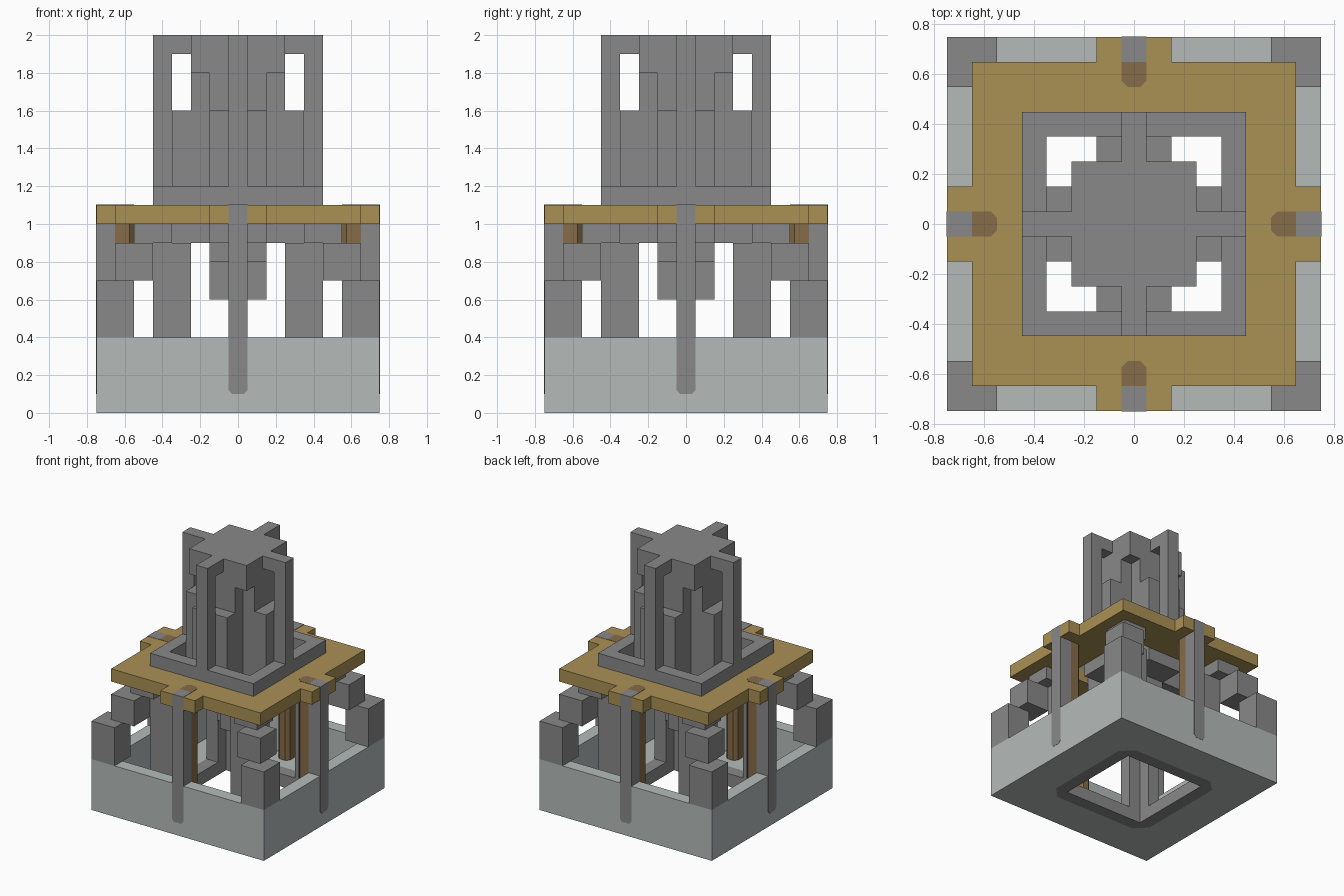
import bpy, bmesh

cube = bpy.data.objects.get("Cube")
if cube:
    bpy.data.objects.remove(cube, do_unlink=True)


def material(name, rgb):
    m = bpy.data.materials.new(name)
    m.use_nodes = True
    m.diffuse_color = (*rgb, 1)
    m.node_tree.nodes["Principled BSDF"].inputs["Base Color"].default_value = (*rgb, 1)
    return m


STONE = material("mid_grey", (0.25, 0.25, 0.25))
PALE = material("pale_grey_green", (0.46, 0.50, 0.49))
GOLD = material("dull_gold", (0.40, 0.28, 0.09))
BROWN = material("brown", (0.24, 0.15, 0.065))


# Outline helpers
def rect(x0, x1, y0, y1):
    return [(x0, y0), (x1, y0), (x1, y1), (x0, y1)]


def square(h):
    return rect(-h, h, -h, h)


def turn(points, k):
    for _ in range(k):
        points = [(-y, x) for x, y in points]
    return points


def four_way(corner):
    return [p for k in range(4) for p in turn(corner, k)]


def plus(half, reach):
    return four_way([(reach, -half), (reach, half), (half, half)])


def prism(name, loops, z0, z1, mat):
    """Extrude an outline, with optional hole outlines, from z0 to z1."""
    bm = bmesh.new()
    edges = []
    for loop in loops:
        vs = [bm.verts.new((x, y, z0)) for x, y in loop]
        edges += [bm.edges.new((vs[i - 1], vs[i])) for i in range(len(vs))]
    bmesh.ops.triangle_fill(bm, use_beauty=True, use_dissolve=False, edges=edges)
    top = bmesh.ops.extrude_face_region(bm, geom=bm.faces[:])["geom"]
    for v in top:
        if isinstance(v, bmesh.types.BMVert):
            v.co.z = z1
    bmesh.ops.recalc_face_normals(bm, faces=bm.faces[:])
    me = bpy.data.meshes.new(name)
    bm.to_mesh(me)
    bm.free()
    me.materials.append(mat)
    ob = bpy.data.objects.new(name, me)
    bpy.context.collection.objects.link(ob)
    return ob


# Open tray base with a grey-lined floor opening
opening = four_way([(0.45, -0.36), (0.45, 0.36)])
prism("base_floor", [square(0.75), opening], 0, 0.1, PALE)
prism("base_wall", [square(0.75), square(0.65)], 0.1, 0.4, PALE)
prism("floor_lining", [opening, square(0.35)], 0, 0.1, STONE)

# Platform and tower footing
deck = four_way([(0.75, -0.15), (0.75, 0.15), (0.65, 0.15), (0.65, 0.65), (0.15, 0.65)])
prism("platform", [deck, square(0.35)], 1.0, 1.1, GOLD)
prism("tower_footing", [square(0.45), square(0.35)], 1.1, 1.2, STONE)

# Tower core, stepped at both ends
for name, outline, z0, z1 in (
        ("core_tip", plus(0.05, 0.15), 0.6, 0.8),
        ("core_neck", square(0.15), 0.8, 0.9),
        ("core_body", plus(0.15, 0.35), 0.9, 1.6),
        ("core_upper", plus(0.15, 0.25), 1.6, 1.8),
        ("core_cap", square(0.25), 1.8, 2.0)):
    prism(name, [outline], z0, z1, STONE)

for k in range(4):
    # Corner wall, corner post and stepped bracket blocks
    angle = [(0.25, 0.35), (0.35, 0.35), (0.35, 0.25), (0.45, 0.25), (0.45, 0.45), (0.25, 0.45)]
    prism(f"corner_wall_{k}", [turn(angle, k)], 0.1, 0.9, STONE)
    for name, a, b, z0, z1 in (("corner_post", 0.55, 0.75, 0.4, 0.7),
                               ("bracket_lower", 0.45, 0.65, 0.7, 0.9),
                               ("bracket_upper", 0.35, 0.55, 0.9, 1.0)):
        prism(f"{name}_{k}", [turn(rect(a, b, a, b), k)], z0, z1, STONE)

    # Tower fin with its bridge to the cap
    prism(f"fin_{k}", [turn(rect(0.35, 0.45, -0.05, 0.05), k)], 1.1, 2.0, STONE)
    prism(f"fin_bridge_{k}", [turn(rect(0.25, 0.35, -0.05, 0.05), k)], 1.9, 2.0, STONE)

    # Brown support with chamfered inner edges
    support = [(0.65, -0.05), (0.65, 0.05), (0.575, 0.05), (0.55, 0.025),
               (0.55, -0.025), (0.575, -0.05)]
    prism(f"support_{k}", [turn(support, k)], 0.1, 1.102, BROWN)

    # Grey outer strap with a chamfered lower end
    strap = prism(f"strap_{k}", [turn(rect(0.65, 0.752, -0.05, 0.05), k)], 0.12, 1.102, STONE)
    tip = bmesh.new()
    tip.from_mesh(strap.data)
    low = [f for f in tip.faces if f.normal.z < -0.9]
    grown = bmesh.ops.extrude_face_region(tip, geom=low)["geom"]
    bmesh.ops.delete(tip, geom=low, context='FACES_ONLY')
    for v in grown:
        if isinstance(v, bmesh.types.BMVert):
            v.co.z = 0.1
            axis = k % 2
            v.co[1 - axis] *= 0.6
    bmesh.ops.recalc_face_normals(tip, faces=tip.faces[:])
    tip.to_mesh(strap.data)
    tip.free()
